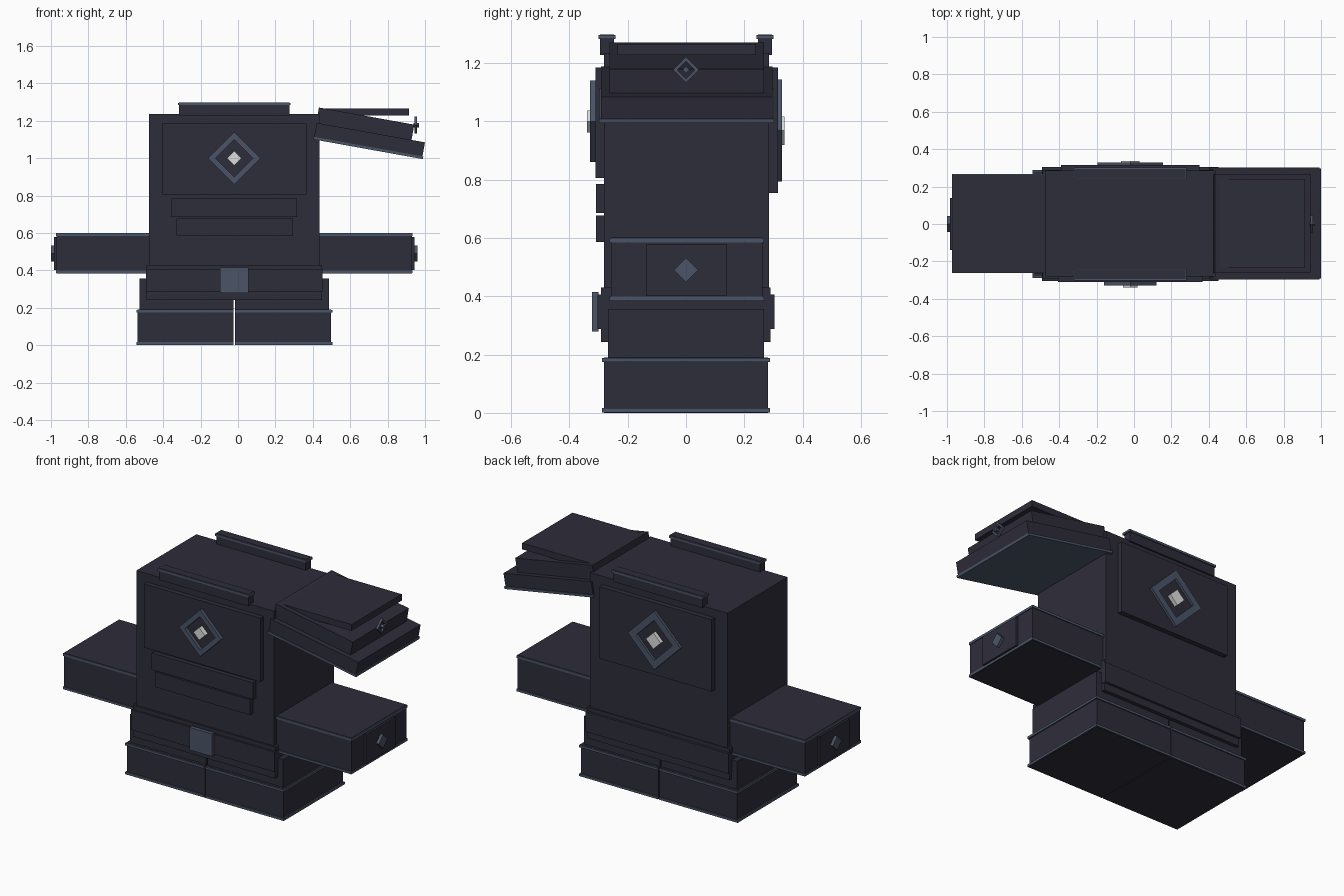
import bpy, bmesh, math
from mathutils import Matrix, Vector

if "Cube" in bpy.data.objects:
    bpy.data.objects.remove(bpy.data.objects["Cube"])


def material(name, rgb):
    m = bpy.data.materials.new(name)
    m.diffuse_color = (*rgb, 1)
    m.use_nodes = True
    m.node_tree.nodes["Principled BSDF"].inputs["Base Color"].default_value = m.diffuse_color
    return m


DARK = material("dark_plate", (0.027, 0.026, 0.042))
TRIM = material("slate_trim", (0.069, 0.091, 0.138))
LIGHT = material("pale_gem", (0.72, 0.72, 0.72))
CX = -0.02  # centre line of the torso


def finish(name, bm, mat, matrix=None):
    if matrix:
        bm.transform(matrix)
    bmesh.ops.recalc_face_normals(bm, faces=bm.faces)
    me = bpy.data.meshes.new(name)
    bm.to_mesh(me)
    bm.free()
    me.materials.append(mat)
    ob = bpy.data.objects.new(name, me)
    bpy.context.collection.objects.link(ob)
    return ob


def box(name, x, y, z, mat=DARK, matrix=None):
    """Box from (min, max) ranges."""
    bm = bmesh.new()
    bmesh.ops.create_cube(bm, size=1)
    for v in bm.verts:
        v.co = Vector([(r[0] + r[1]) / 2 + c * (r[1] - r[0]) for c, r in zip(v.co, (x, y, z))])
    return finish(name, bm, mat, matrix)


def diamond(name, pos, axis, half, depth, mat, inner=0):
    """Diamond plate, or a ring when inner > 0, starting at pos and growing along the axis."""
    bm = bmesh.new()

    def loop(r, h):
        return [bm.verts.new((r * math.cos(i * math.pi / 2), r * math.sin(i * math.pi / 2), h)) for i in range(4)]
    lo, hi = loop(half, 0), loop(half, depth)
    if inner:
        ilo, ihi = loop(inner, 0), loop(inner, depth)
        bands = [(lo, hi), (hi, ihi), (ihi, ilo), (ilo, lo)]
    else:
        bands = [(lo, hi)]
        bm.faces.new(lo)
        bm.faces.new(hi)
    for a, b in bands:
        for i in range(4):
            j = (i + 1) % 4
            bm.faces.new((a[i], a[j], b[j], b[i]))
    rot = Vector(axis).to_track_quat('Z', 'Y').to_matrix().to_4x4()
    return finish(name, bm, mat, Matrix.Translation(pos) @ rot)


# Torso, hips and belt
box("torso", (-0.475, 0.435), (-0.281, 0.285), (0.3, 1.235))
box("hips", (-0.49, 0.45), (-0.292, 0.29), (0.243, 0.43))
box("belt", (-0.493, 0.453), (-0.304, 0.304), (0.287, 0.407))
box("belt_buckle", (-0.095, 0.055), (-0.322, -0.3), (0.28, 0.415), TRIM)

# Chest, belly and back plates
box("chest_plate", (-0.405, 0.365), (-0.31, -0.27), (0.805, 1.185))
box("upper_belly_plate", (-0.355, 0.315), (-0.308, -0.27), (0.685, 0.785))
box("lower_belly_plate", (-0.33, 0.295), (-0.308, -0.27), (0.587, 0.678))
box("back_plate", (-0.39, 0.35), (0.27, 0.315), (0.755, 1.185))

# Emblem rings and gems
diamond("chest_ring", (CX, -0.305, 1.0), (0, -1, 0), 0.14, 0.025, TRIM, 0.1)
diamond("chest_gem", (CX, -0.305, 1.0), (0, -1, 0), 0.038, 0.034, LIGHT)
diamond("back_ring", (CX, 0.31, 0.968), (0, 1, 0), 0.175, 0.02, TRIM, 0.12)
diamond("back_gem", (CX, 0.31, 0.968), (0, 1, 0), 0.049, 0.028, LIGHT)

# Collar bars, front and back, with trim round the top edge
for side, name in ((-1, "front"), (1, "back")):
    def span(a, b):
        return (a, b) if side > 0 else (-b, -a)
    box(name + "_collar", (-0.315, 0.275), span(0.247, 0.295), (1.227, 1.298))
    box(name + "_collar_trim", (-0.322, 0.282), span(0.241, 0.301), (1.283, 1.296), TRIM)

# Mirrored legs, boots and arms
for s, name in ((-1, "left"), (1, "right")):
    def mx(a, b):
        return tuple(sorted((CX + s * a, CX + s * b)))
    box(name + "_leg", mx(0.004, 0.506), (-0.267, 0.268), (0.1, 0.357))
    box(name + "_boot", mx(0.003, 0.516), (-0.281, 0.282), (0, 0.19))
    for z in (0.002, 0.174):
        box(name + "_boot_trim", mx(0.0035, 0.524), (-0.288, 0.289), (z, z + 0.014), TRIM)
    box(name + "_arm", mx(0.4, 0.95), (-0.258, 0.262), (0.384, 0.601))
    for z in (0.386, 0.585):
        box(name + "_arm_trim", mx(0.44, 0.954), (-0.263, 0.268), (z, z + 0.014), TRIM)
    box(name + "_cuff_plate", mx(0.94, 0.963), (-0.138, 0.14), (0.402, 0.578))
    diamond(name + "_cuff_gem", (CX + s * 0.96, 0, 0.49), (s, 0, 0), 0.042, 0.02, TRIM)

# Tilted shoulder guard on the right side
tilt = Matrix.Translation((0.405, 0, 1.1)) @ Matrix.Rotation(math.radians(10.2), 4, 'Y')
box("shoulder_trim", (-0.003, 0.593), (-0.298, 0.302), (0, 0.014), TRIM, tilt)
box("shoulder_lower_tier", (0, 0.588), (-0.292, 0.296), (0.005, 0.09), DARK, tilt)
box("shoulder_upper_tier", (-0.003, 0.515), (-0.262, 0.267), (0.08, 0.173), DARK, tilt)
box("shoulder_top_slab", (0.435, 0.915), (-0.235, 0.24), (1.228, 1.266))
diamond("shoulder_ring", (0.943, 0, 1.177), (1, 0, 0), 0.045, 0.014, TRIM, 0.03)
diamond("shoulder_gem", (0.937, 0, 1.177), (1, 0, 0), 0.012, 0.03, TRIM)
